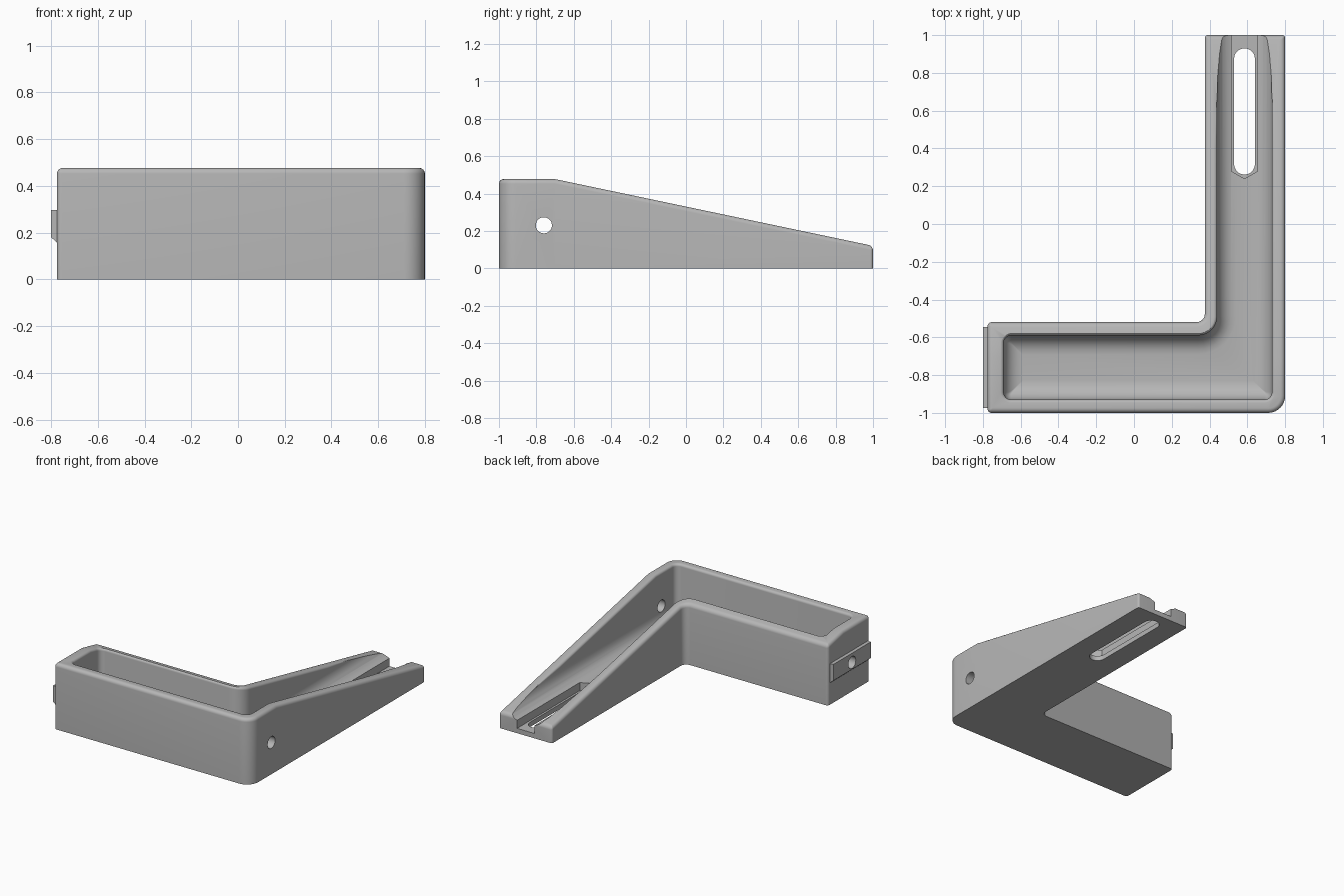
import bpy, bmesh, math
from mathutils import Vector

if "Cube" in bpy.data.objects:
    bpy.data.objects.remove(bpy.data.objects["Cube"])

grey = bpy.data.materials.new("grey_plastic")
grey.diffuse_color = (0.47, 0.47, 0.47, 1)
grey.use_nodes = True
grey.node_tree.nodes["Principled BSDF"].inputs["Base Color"].default_value = grey.diffuse_color


def top(y):
    """Height of the rim: level at the front, sloping down to the back."""
    return 0.477 - max(0.0, y + 0.7) * 0.21


def outline(points, inset, seg=8):
    """Offset a right-angled outline inwards; (x, y, radius), radius None = plain point."""
    out, n = [], len(points)
    p = [Vector(q[:2]) for q in points]
    for i in range(n):
        e1 = (p[i] - p[i - 1]).normalized()
        e2 = (p[(i + 1) % n] - p[i]).normalized()
        n1, n2 = Vector((-e1.y, e1.x)), Vector((-e2.y, e2.x))
        r = points[i][2]
        if r is None:
            out.append(p[i] + n1 * inset)
            continue
        convex = e1.cross(e2) > 0
        r = max(r - inset if convex else r + inset, 0.004)
        c = p[i] + (n1 + n2) * inset - e1 * r + e2 * r
        for k in range(seg + 1):
            t = math.pi / 2 * k / seg
            out.append(c - e2 * r * math.cos(t) + e1 * r * math.sin(t))
    return out


def finish(name, bm):
    bmesh.ops.recalc_face_normals(bm, faces=bm.faces)
    me = bpy.data.meshes.new(name)
    bm.to_mesh(me)
    bm.free()
    me.materials.append(grey)
    ob = bpy.data.objects.new(name, me)
    bpy.context.collection.objects.link(ob)
    return ob


def skin(name, loops, breaks=()):
    """Closed skin through stacked loops; the caps are split at the given y lines."""
    bm = bmesh.new()
    rings = [[bm.verts.new(v) for v in lp] for lp in loops]
    for a, b in zip(rings, rings[1:]):
        for i in range(len(a)):
            j = (i + 1) % len(a)
            bm.faces.new((a[i], a[j], b[j], b[i]))
    ys = [-9, *breaks, 9]
    for ring in (rings[0], rings[-1]):
        for lo, hi in zip(ys, ys[1:]):
            bm.faces.new([v for v in ring if lo - 1e-4 <= v.co.y <= hi + 1e-4])
    return finish(name, bm)


def prism(name, pts, z0, z1):
    return skin(name, [[(x, y, z) for x, y in pts] for z in (z0, z1)])


def cut(ob, cutter):
    m = ob.modifiers.new("cut", 'BOOLEAN')
    m.operation, m.solver, m.object = 'DIFFERENCE', 'EXACT', cutter
    bpy.context.view_layer.objects.active = ob
    bpy.ops.object.modifier_apply(modifier=m.name)


ARC = [math.pi / 2 * k / 6 for k in range(7)]

# Outer body: L-shaped block with rounded top edge
L = [(-0.775, -1, 0.02), (0.8, -1, 0.09), (0.8, -0.7, None), (0.8, 1, 0.015),
     (0.375, 1, 0.015), (0.375, -0.52, 0.045), (-0.775, -0.52, 0.02), (-0.775, -0.7, None)]
R = 0.025
loops = [[(v.x, v.y, 0) for v in outline(L, 0)]]
for t in ARC:
    loops.append([(v.x, v.y, top(v.y) - R + R * math.sin(t))
                  for v in outline(L, R * (1 - math.cos(t)))])
body = skin("bracket_body", loops, (-0.7,))

# Cavity: L-shaped trough with filleted floor, open at the back end
C = [(-0.69, -0.93, 0.04), (0.73, -0.93, 0.04), (0.73, 1.2, 0.005),
     (0.44, 1.2, 0.005), (0.44, -0.59, 0.1), (-0.69, -0.59, 0.04)]
FLOOR, F = 0.09, 0.1
loops = [[(v.x, v.y, FLOOR + F * (1 - math.cos(t))) for v in outline(C, F * (1 - math.sin(t)))]
         for t in ARC]
loops.append([(v.x, v.y, 0.7) for v in outline(C, 0)])
cavity = skin("cavity_cutter", loops)

# Rounding of the inner rim, fading out towards the back end
S = C[:2] + [(0.73, y, None) for y in (-0.7, 0.4, 0.7)] + C[2:4] \
    + [(0.44, y, None) for y in (0.7, 0.4)] + C[4:] + [(-0.69, -0.7, None)]


def fade(y):
    return 0.018 * min(1, max(0, (0.7 - y) / 0.3))


loops = []
for t in ARC:
    lp = []
    for a, b in zip(outline(S, 0), outline(S, -0.018 * (1 - math.cos(t)))):
        f = fade(a.y)
        z = top(a.y) - f + f * math.sin(t) + (0.002 if a.y > 0.69 else 0)
        lp.append((b.x, b.y, z + (0.0005 if t == ARC[-1] else 0)))
    loops.append(lp)
loops.append([(x, y, 0.7) for x, y, z in loops[-1]])
rim = skin("rim_cutter", loops, (-0.7, 0.4, 0.7))

# Bolt channel with pointed end, and the slot through the floor
channel = prism("channel_cutter", [(0.515, 1.2), (0.515, 0.28), (0.585, 0.24),
                                   (0.655, 0.28), (0.655, 1.2)], 0.035, 0.6)
slot_pts = []
for cy, start in ((0.875, 0), (0.317, math.pi)):
    for k in range(17):
        a = start + math.pi * k / 16
        slot_pts.append((0.585 + 0.055 * math.cos(a), cy + 0.055 * math.sin(a)))
slot = prism("slot_cutter", slot_pts, -0.1, 0.3)

# Cross hole through both side walls and the end key
hole = skin("hole_cutter", [[(x, -0.76 + 0.043 * math.cos(k * math.tau / 32),
                              0.23 + 0.043 * math.sin(k * math.tau / 32)) for k in range(32)]
                            for x in (-1, 1)])

# End key: raised bar with a sloped underside
profile = [(-0.77, 0.297), (-0.8, 0.297), (-0.8, 0.18), (-0.775, 0.158), (-0.77, 0.158)]
key = skin("end_key", [[(x, y, z) for x, z in profile] for y in (-0.975, -0.545)])

for c in (cavity, rim, channel, slot, hole):
    cut(body, c)
cut(key, hole)
for c in (cavity, rim, channel, slot, hole):
    bpy.data.objects.remove(c)

for ob in (body, key):
    bpy.ops.object.select_all(action='DESELECT')
    ob.select_set(True)
    bpy.context.view_layer.objects.active = ob
    bpy.ops.object.shade_smooth_by_angle(angle=math.radians(30))
